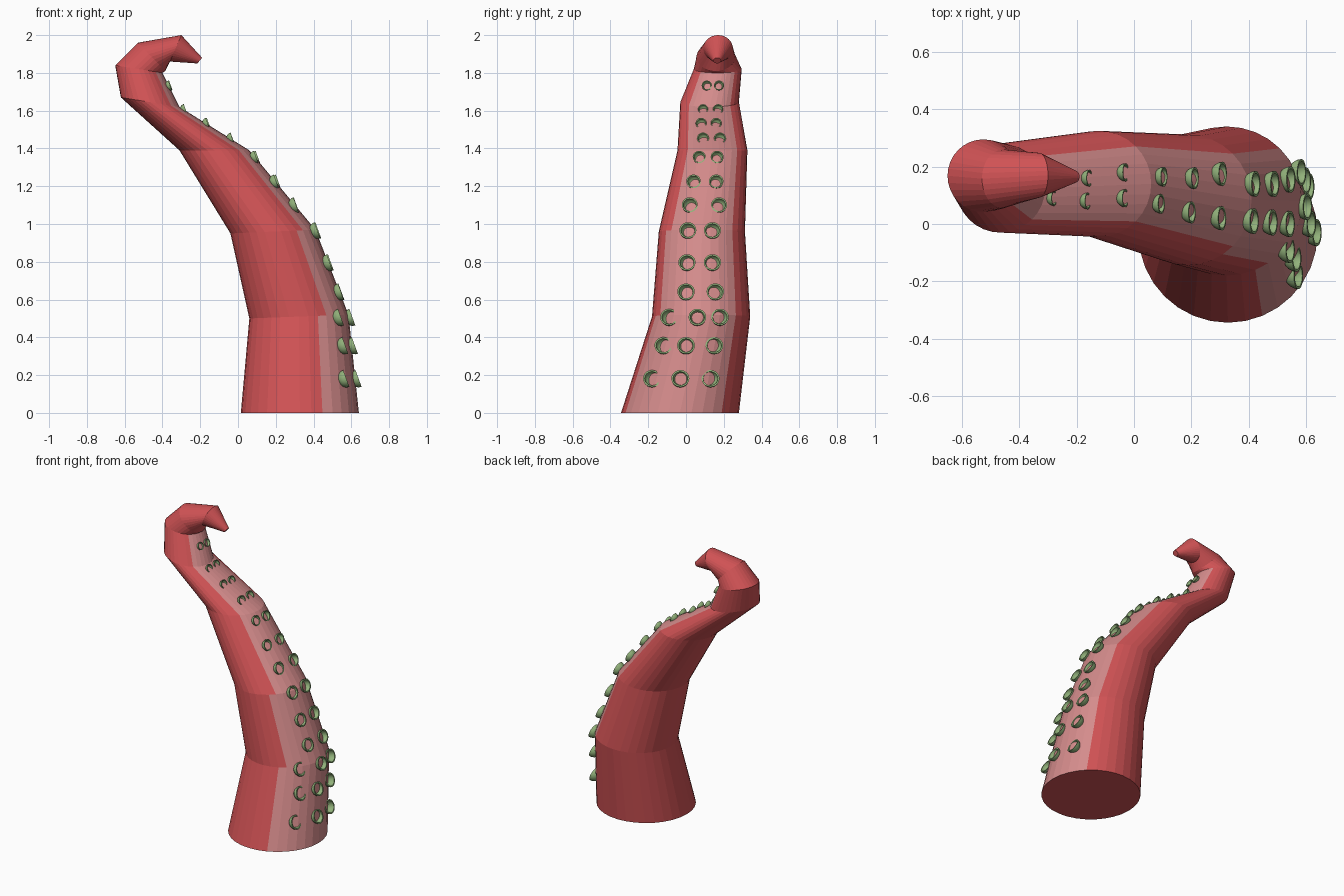
import bpy, bmesh, math
from mathutils import Vector
from mathutils.bvhtree import BVHTree

if "Cube" in bpy.data.objects:
    bpy.data.objects.remove(bpy.data.objects["Cube"])


def material(name, rgb):
    m = bpy.data.materials.new(name)
    m.diffuse_color = (*rgb, 1)
    m.use_nodes = True
    m.node_tree.nodes["Principled BSDF"].inputs["Base Color"].default_value = m.diffuse_color
    return m


red = material("red skin", (0.63, 0.085, 0.09))
pink = material("pink underside", (0.66, 0.26, 0.26))
green = material("green sucker", (0.29, 0.45, 0.20))


def finish(bm, name, mats):
    bmesh.ops.recalc_face_normals(bm, faces=bm.faces)
    me = bpy.data.meshes.new(name)
    bm.to_mesh(me)
    for m in mats:
        me.materials.append(m)
    ob = bpy.data.objects.new(name, me)
    bpy.context.collection.objects.link(ob)
    return ob


# Tentacle rings: back point (x, z), sucker-side point (x, z), y centre, y radius
RINGS = [
    (0.015, 0.0, 0.64, 0.0, -0.032, 0.312),
    (0.06, 0.50, 0.585, 0.52, 0.08, 0.26),
    (-0.04, 0.95, 0.41, 0.97, 0.084, 0.228),
    (-0.31, 1.39, 0.06, 1.39, 0.14, 0.185),
    (-0.62, 1.67, -0.31, 1.62, 0.125, 0.155),
    (-0.65, 1.84, -0.40, 1.80, 0.168, 0.127),
    (-0.53, 1.96, -0.385, 1.81, 0.158, 0.102),
    (-0.30, 2.0, -0.36, 1.86, 0.17, 0.078),
    (-0.19, 1.88, -0.215, 1.85, 0.165, 0.02),
]
# Angle limits of the pink underside in each segment, in degrees
PINK = [(-63, 46), (-52, 41), (-46, 40), (-42, 40), (-42, 42)]
SIDES = 32

bm = bmesh.new()
loops = []
for xb, zb, xs, zs, yc, ry in RINGS:
    loop = []
    for i in range(SIDES):
        a = math.tau * i / SIDES
        t = (1 + math.cos(a)) / 2
        loop.append(bm.verts.new((xb + (xs - xb) * t, yc + ry * math.sin(a),
                                  zb + (zs - zb) * t)))
    loops.append(loop)
bm.faces.new(loops[0])
bm.faces.new(loops[-1])
for s, (lo, up) in enumerate(zip(loops, loops[1:])):
    for i in range(SIDES):
        j = (i + 1) % SIDES
        f = bm.faces.new((lo[i], lo[j], up[j], up[i]))
        deg = ((i + 0.5) * 360 / SIDES + 180) % 360 - 180
        if s < len(PINK) and PINK[s][0] < deg < PINK[s][1]:
            f.material_index = 1
bm.normal_update()
surface = BVHTree.FromBMesh(bm)
finish(bm, "tentacle", [red, pink])
bm.free()

# Sucker rows: height, then y of each cup
ROWS = [
    (0.175, (-0.18, -0.03, 0.13)), (0.35, (-0.12, 0.0, 0.15)),
    (0.50, (-0.09, 0.06, 0.18)), (0.635, (0.0, 0.155)),
    (0.79, (0.005, 0.14)), (0.96, (0.01, 0.14)),
    (1.095, (0.02, 0.175)), (1.22, (0.04, 0.16)),
    (1.35, (0.07, 0.165)), (1.45, (0.09, 0.18)),
    (1.53, (0.08, 0.16)), (1.605, (0.09, 0.17)), (1.73, (0.11, 0.175)),
]
FACING = Vector((0.94, 0, 0.34)).normalized()
TURN = FACING.to_track_quat('Z', 'Y')


def add_cup(bm, centre, r):
    """Hollow half-sphere bowl, open along FACING."""
    n, steps = 20, 5
    arc = [math.pi / 2 * k / steps for k in range(steps)]
    profile = [(r * math.sin(math.pi / 2 - a), -r * math.cos(math.pi / 2 - a)) for a in arc][::-1]
    inner = [(0.82 * p, 0.82 * h) for p, h in profile[::-1]]
    rings = []
    for p, h in profile + inner:
        rings.append([bm.verts.new(centre + TURN @ Vector(
            (p * math.cos(math.tau * i / n), p * math.sin(math.tau * i / n), h)))
            for i in range(n)])
    for a, b in zip(rings, rings[1:]):
        for i in range(n):
            j = (i + 1) % n
            bm.faces.new((a[i], a[j], b[j], b[i]))
    bm.faces.new(rings[0][::-1])
    bm.faces.new(rings[-1])


# Suckers, dropped onto the tentacle from the right
bm = bmesh.new()
for z, ys in ROWS:
    r = 0.048 - 0.003 * z if z < 1 else max(0.027, 0.045 - 0.03 * (z - 1))
    for y in ys:
        hit = surface.ray_cast(Vector((2, y, z)), Vector((-1, 0, 0)))[0]
        if hit:
            add_cup(bm, hit + FACING * r * 0.45, r)
cups = finish(bm, "suckers", [green])
bm.free()
bpy.context.view_layer.objects.active = cups
cups.select_set(True)
bpy.ops.object.shade_smooth_by_angle(angle=math.radians(40))
